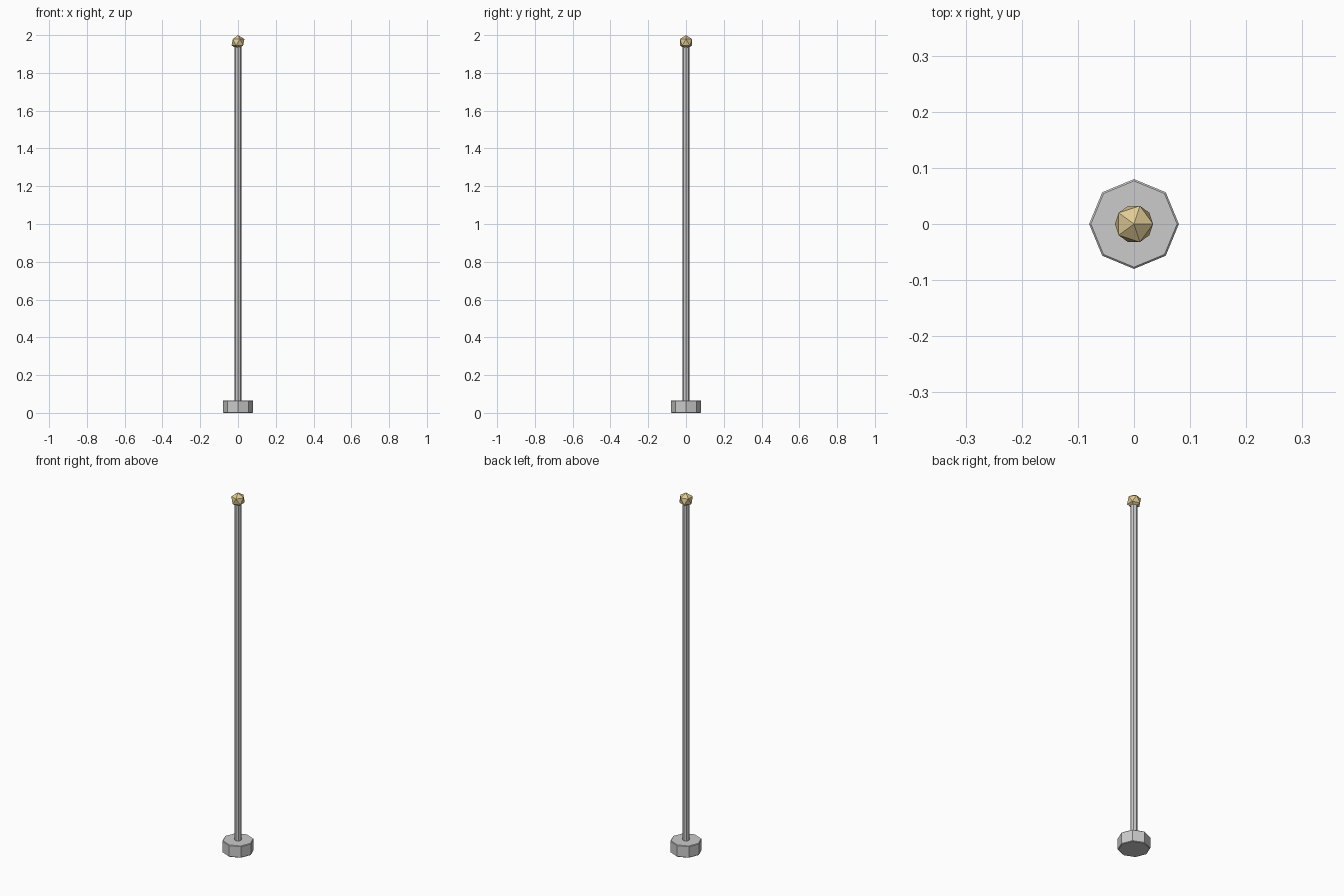
import bpy

if "Cube" in bpy.data.objects:
    bpy.data.objects.remove(bpy.data.objects["Cube"])

def prism(name, radius, z0, z1, sides=8):
    bpy.ops.mesh.primitive_cylinder_add(vertices=sides, radius=radius, depth=z1 - z0,
                                        location=(0, 0, (z0 + z1) / 2))
    obj = bpy.context.object
    obj.name = name
    return obj

# octagonal foot with a fine chamfer on its rims
base = prism("base", 0.08, 0.0, 0.066)
bevel = base.modifiers.new("chamfer", 'BEVEL')
bevel.width = 0.003
bevel.segments = 1
bevel.limit_method = 'ANGLE'
bevel.angle_limit = 1.0

# slender pole
prism("pole", 0.018, 0.06, 1.95)

# faceted brass finial
bpy.ops.mesh.primitive_ico_sphere_add(subdivisions=1, radius=0.038, location=(0, 0, 1.962))
finial = bpy.context.object
finial.name = "finial"
brass = bpy.data.materials.new("brass")
brass.diffuse_color = (0.75, 0.6, 0.3, 1)
brass.use_nodes = True
brass.node_tree.nodes["Principled BSDF"].inputs["Base Color"].default_value = brass.diffuse_color
finial.data.materials.append(brass)
